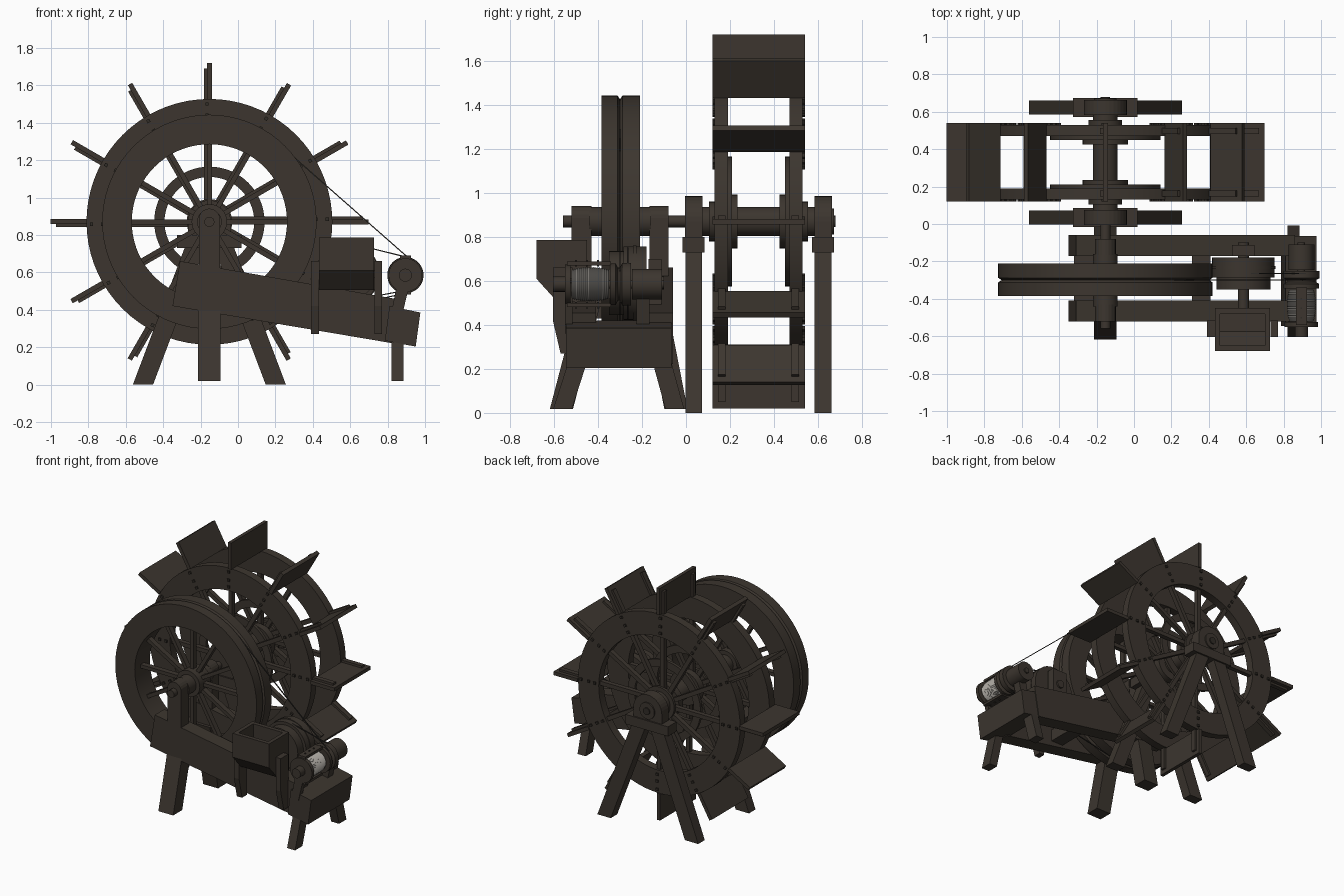
import bpy, bmesh, math
from mathutils import Vector, Matrix

if "Cube" in bpy.data.objects:
    bpy.data.objects.remove(bpy.data.objects["Cube"])

def mat(name, c):
    m = bpy.data.materials.new(name)
    m.diffuse_color = (*c, 1)
    m.use_nodes = True
    m.node_tree.nodes["Principled BSDF"].inputs["Base Color"].default_value = m.diffuse_color
    return m
WOOD = mat("dark_wood", (0.045, 0.036, 0.028))
PEG = mat("darker_peg", (0.03, 0.025, 0.02))
YARN = mat("grey_yarn", (0.36, 0.34, 0.31))
CORD = mat("dark_cord", (0.03, 0.027, 0.024))
CX, CZ = -0.153, 0.87      # main axle
FX, FZ = 0.895, 0.585      # flyer axle
PX, PZ = 0.585, 0.59       # drum axle

def finish(bm, name, m, smooth=False):
    bmesh.ops.recalc_face_normals(bm, faces=bm.faces[:])
    me = bpy.data.meshes.new(name)
    bm.to_mesh(me)
    bm.free()
    ob = bpy.data.objects.new(name, me)
    bpy.context.collection.objects.link(ob)
    me.materials.append(m)
    if smooth:
        bpy.context.view_layer.objects.active = ob
        bpy.ops.object.select_all(action='DESELECT')
        ob.select_set(True)
        bpy.ops.object.shade_smooth_by_angle(angle=math.radians(30))
    return ob

def add_box(bm, x, y, z, M=Matrix()):
    c = [M @ Vector((a, b, d)) for a in x for b in y for d in z]
    v = [bm.verts.new(p) for p in c]
    for f in ((0, 1, 3, 2), (4, 6, 7, 5), (0, 4, 5, 1), (2, 3, 7, 6), (0, 2, 6, 4), (1, 5, 7, 3)):
        bm.faces.new([v[i] for i in f])

def box(name, x, y, z, M=Matrix(), m=WOOD):
    bm = bmesh.new()
    add_box(bm, x, y, z, M)
    return finish(bm, name, m)

def prism(name, pts, a, b, axis='y', m=WOOD):
    """Extrude an (x,z) outline along y, or a (y,z) outline along x."""
    bm = bmesh.new()
    f = (lambda p, t: (p[0], t, p[1])) if axis == 'y' else (lambda p, t: (t, p[0], p[1]))
    A = [bm.verts.new(f(p, a)) for p in pts]
    B = [bm.verts.new(f(p, b)) for p in pts]
    bm.faces.new(A)
    bm.faces.new(B)
    for i in range(len(pts)):
        j = (i + 1) % len(pts)
        bm.faces.new((A[i], A[j], B[j], B[i]))
    return finish(bm, name, m)

def lathe(name, prof, cx, cz, n=48, closed=False, m=WOOD):
    """Spin an (r,y) profile round a y axis; closed=True makes a ring."""
    bm = bmesh.new()
    rows = [[bm.verts.new((cx + r * math.sin(2*math.pi*i/n), y, cz + r * math.cos(2*math.pi*i/n)))
             for i in range(n)] for r, y in prof]
    k = len(rows)
    for a in range(k if closed else k - 1):
        R, S = rows[a], rows[(a + 1) % k]
        for i in range(n):
            bm.faces.new((R[i], R[(i+1) % n], S[(i+1) % n], S[i]))
    if not closed:
        bm.faces.new(rows[0])
        bm.faces.new(rows[-1])
    return finish(bm, name, m, True)

def cyl(name, r, y0, y1, cx=CX, cz=CZ, n=32, m=WOOD):
    return lathe(name, [(r, y0), (r, y1)], cx, cz, n, m=m)

def ring(name, r0, r1, y0, y1, cx=CX, cz=CZ, n=64):
    return lathe(name, [(r0, y0), (r1, y0), (r1, y1), (r0, y1)], cx, cz, n, True)

def beam(name, p, q, wx, wy):
    """Leg with horizontal ends between two points."""
    bm = bmesh.new()
    add_box(bm, (-wx/2, wx/2), (-wy/2, wy/2), (0, 1))
    p, q = Vector(p), Vector(q)
    for v in bm.verts:
        v.co = Vector((v.co.x, v.co.y, 0)) + p.lerp(q, v.co.z)
    return finish(bm, name, WOOD)

def spin(i, n=12):
    return Matrix.Translation((CX, 0, CZ)) @ Matrix.Rotation(2*math.pi*i/n, 4, 'Y')

# --- water wheel
cyl("water_wheel_axle", 0.066, 0.0, 0.66)
spokes, paddles, pegs = bmesh.new(), bmesh.new(), bmesh.new()
for i in range(12):
    M = spin(i)
    add_box(paddles, (-0.012, 0.014), (0.12, 0.54), (0.655, 0.85), M)
    for y in (0.163, 0.497):
        add_box(spokes, (-0.028, 0.002), (y-0.017, y+0.017), (0.05, 0.82), M)
for s in (-1, 1):
    y = 0.33 + s * 0.17
    ring("water_wheel_rim", 0.49, 0.657, y - 0.03, y + 0.03, n=72)
    ring("water_wheel_inner_ring", 0.24, 0.295, 0.33 + s*0.12, 0.33 + s*0.142)
    cyl("water_wheel_flange", 0.122, 0.33 + s*0.095, 0.33 + s*0.145)
    cyl("water_wheel_hub", 0.09, 0.33 + s*0.14, 0.33 + s*0.225)
    ring("flange_collar", 0.06, 0.122, 0.33 + s*0.18, 0.33 + s*0.2, n=32)
    for i in range(12):
        for r in (0.52, 0.57, 0.63):
            add_box(pegs, (-0.022, -0.004), (y+s*0.025, y+s*0.04), (r-0.009, r+0.009), spin(i))
finish(spokes, "water_wheel_spokes", WOOD)
finish(paddles, "paddles", WOOD)
finish(pegs, "rim_pegs", PEG)

# --- trestles carrying the water wheel
for y in (0.035, 0.623):
    for s in (-1, 1):
        beam("trestle_leg", (CX + s*0.355, y, 0), (CX + s*0.075, y, 0.74), 0.108, 0.076)
    box("trestle_saddle", (CX-0.172, CX+0.172), (y-0.05, y+0.05), (0.73, 0.80))
    arch = [(CX - 0.115, 0.8), (CX + 0.115, 0.8)] + \
           [(CX + 0.115*math.cos(math.pi*i/16), CZ + 0.115*math.sin(math.pi*i/16)) for i in range(17)]
    prism("bearing_block", arch, y - 0.04, y + 0.04)
cyl("axle_end", 0.06, 0.64, 0.672)
cyl("axle_pin", 0.026, 0.66, 0.68, n=16, m=PEG)
cyl("link_shaft", 0.027, -0.56, 0.02, n=16)

# --- drive wheel with grooved rim
lathe("drive_wheel_rim", [(0.415, -0.385), (0.573, -0.385), (0.573, -0.312), (0.555, -0.3),
                          (0.573, -0.288), (0.573, -0.21), (0.415, -0.21)], CX, CZ, 72, True)
cyl("drive_wheel_hub", 0.066, -0.44, -0.16)
cyl("drive_wheel_boss", 0.095, -0.36, -0.235)
sp = bmesh.new()
for i in range(12):
    add_box(sp, (-0.013, 0.013), (-0.318, -0.278), (0.05, 0.43), spin(i))
finish(sp, "drive_wheel_spokes", WOOD)
for y0, y1 in ((-0.52, -0.43), (-0.165, -0.08)):
    post = [(CX-0.056, 0.45), (CX+0.056, 0.45)] + \
           [(CX + 0.056*math.cos(math.pi*i/10), 0.885 + 0.056*math.sin(math.pi*i/10)) for i in range(11)]
    prism("wheel_post", post, y0, y1)

# --- sloping bed
for y0, y1 in ((-0.52, -0.41), (-0.17, -0.06)):
    prism("bed_rail", [(-0.35, 0.42), (0.82, 0.222), (0.86, 0.455), (-0.31, 0.66)], y0, y1)
prism("bed_end_block", [(0.785, 0.235), (0.95, 0.203), (0.975, 0.385), (0.81, 0.42)], -0.545, -0.065)
for x, z in ((-0.27, 0.43), (0.36, 0.33)):
    box("bed_crossbar", (x-0.05, x+0.05), (-0.45, -0.13), (z, z+0.09))
for s in (-1, 1):
    beam("bed_leg", (CX, -0.306 + s*0.26, 0.018), (CX, -0.29 + s*0.15, 0.5), 0.12, 0.105)
    beam("end_leg", (0.853, -0.306 + s*0.255, 0.018), (0.853, -0.3 + s*0.18, 0.27), 0.065, 0.085)

# --- hopper box (open on top) and its side supports
yz = [(-0.68, 0.785), (-0.68, 0.61), (-0.585, 0.505), (-0.45, 0.505), (-0.45, 0.785)]
inn = [(-0.65, 0.785), (-0.65, 0.62), (-0.575, 0.535), (-0.48, 0.535), (-0.48, 0.785)]
bm = bmesh.new()
def loop(pts, x):
    return [bm.verts.new((x, y, z)) for y, z in pts]
A, B, C, D = loop(yz, 0.432), loop(yz, 0.728), loop(inn, 0.46), loop(inn, 0.70)
for P, Q in ((A, B), (C, D)):
    bm.faces.new(P)
    bm.faces.new(Q)
    for i in range(4):
        bm.faces.new((P[i], P[i+1], Q[i+1], Q[i]))
for f in ((A[0], B[0], D[0], C[0]), (B[0], B[4], D[4], D[0]), (B[4], A[4], C[4], D[4]), (A[4], A[0], C[0], C[4])):
    bm.faces.new(f)
finish(bm, "hopper_box", WOOD)
for x0, x1 in ((0.39, 0.432), (0.73, 0.77)):
    prism("hopper_support", [(-0.57, 0.27), (-0.515, 0.27), (-0.515, 0.66), (-0.605, 0.66), (-0.605, 0.42)], x0, x1, 'x')

# --- stepped drum behind the box
cyl("drum_large", 0.167, -0.285, -0.18, PX, PZ, 48)
ring("drum_band", 0.15, 0.171, -0.24, -0.225, PX, PZ, 48)
cyl("drum_small", 0.145, -0.35, -0.285, PX, PZ, 48)
cyl("drum_shaft", 0.03, -0.47, -0.1, PX, PZ, 16)
box("drum_post", (0.525, 0.645), (-0.17, -0.112), (0.36, 0.70))

# --- flyer, bobbin and yarn
for y0, y1 in ((-0.55, -0.515), (-0.225, -0.165)):
    prism("flyer_upright", [(0.815, 0.36), (0.875, 0.36), (0.93, 0.59), (0.865, 0.61)], y0, y1)
cyl("flyer_shaft", 0.02, -0.605, -0.1, FX, FZ, 16)
cyl("flyer_bearing", 0.07, -0.245, -0.11, FX, FZ)
lathe("whorl", [(0.095, -0.345), (0.095, -0.32), (0.075, -0.31), (0.075, -0.3), (0.097, -0.29), (0.097, -0.25)], FX, FZ)
cyl("front_disc", 0.09, -0.55, -0.525, FX, FZ)
cyl("orifice", 0.035, -0.605, -0.55, FX, FZ, 16)
prof = [(0.074 + 0.004*(i % 2) - 0.012*abs(i/18 - 1)**3, -0.52 + 0.17*i/36) for i in range(37)]
lathe("yarn_bobbin", prof, FX, FZ, 24, m=YARN)
for s in (-1, 1):
    z = FZ + s*0.095
    box("flyer_arm", (FX-0.03, FX+0.03), (-0.54, -0.34), (z-0.009, z+0.009))
    for y in (-0.5, -0.45, -0.4):
        box("flyer_hook", (FX-0.004, FX+0.004), (y-0.004, y+0.004), (z-0.015, z+0.015), m=PEG)

# --- drive cords running along the outer tangents
def cord(c1, r1, c2, r2, y, s):
    d = Vector(c2) - Vector(c1)
    a = math.atan2(d.y, d.x) + s * math.acos((r1 - r2) / d.length)
    n = Vector((math.cos(a), math.sin(a)))
    p, q = Vector(c1) + n*r1, Vector(c2) + n*r2
    t = (q - p).normalized()
    o = Vector((-t.y, t.x)) * 0.003
    prism("drive_cord", [p + o, q + o, q - o, p - o], y - 0.003, y + 0.003, m=CORD)
for s in (-1, 1):
    cord((CX, CZ), 0.558, (FX, FZ), 0.08, -0.3, s)
    cord((PX, PZ), 0.165, (FX, FZ), 0.095, -0.265, s)
